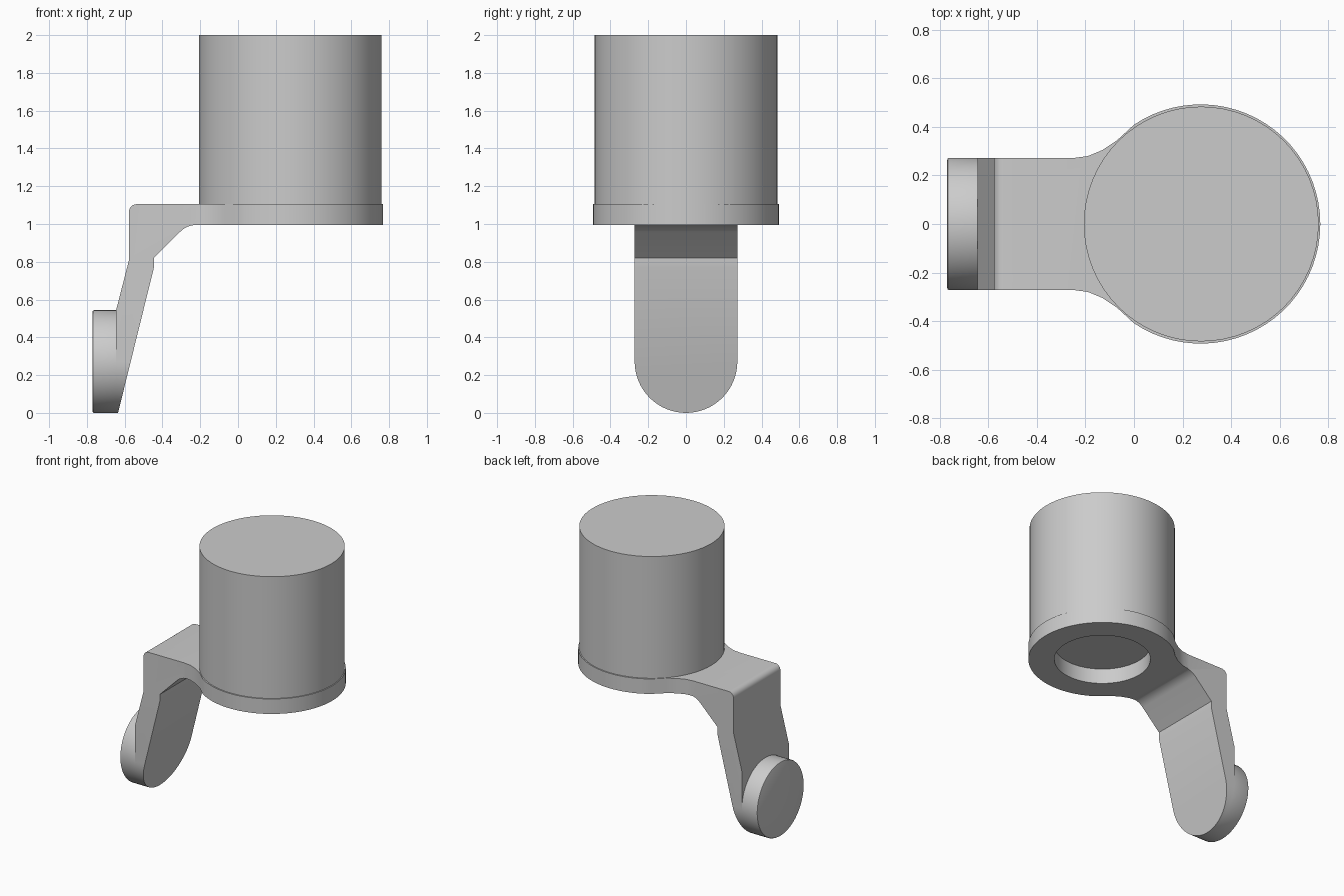
import bpy
import bmesh
from math import sin, cos, pi, radians, asin
from mathutils import Vector

old = bpy.data.objects.get("Cube")
if old:
    bpy.data.objects.remove(old, do_unlink=True)

grey = bpy.data.materials.new("plain grey")
grey.use_nodes = True
colour = (0.6, 0.6, 0.6, 1)
grey.diffuse_color = colour
grey.node_tree.nodes["Principled BSDF"].inputs["Base Color"].default_value = colour

HUB_X, HUB_R = 0.275, 0.493
HALF_W = 0.272
FLOOR, TOP = 0.995, 1.105


def arc(cx, cy, r, start, end, steps):
    return [(cx + r * cos(start + (end - start) * i / steps),
             cy + r * sin(start + (end - start) * i / steps)) for i in range(steps + 1)]


def prism(name, outline, axis, low, high):
    """Extrude a 2D outline along one axis; the outline uses the other two in order."""
    def place(p, d):
        c = list(p)
        c.insert(axis, d)
        return Vector(c)
    bm = bmesh.new()
    face = bm.faces.new([bm.verts.new(place(p, low)) for p in outline])
    new = bmesh.ops.extrude_face_region(bm, geom=[face])["geom"]
    shift = place((0, 0), high - low)
    bmesh.ops.translate(bm, verts=[v for v in new if isinstance(v, bmesh.types.BMVert)], vec=shift)
    bmesh.ops.recalc_face_normals(bm, faces=bm.faces)
    mesh = bpy.data.meshes.new(name)
    bm.to_mesh(mesh)
    bm.free()
    mesh.materials.append(grey)
    ob = bpy.data.objects.new(name, mesh)
    bpy.context.collection.objects.link(ob)
    return ob


def select(ob):
    bpy.ops.object.select_all(action='DESELECT')
    ob.select_set(True)
    bpy.context.view_layer.objects.active = ob


def cut(ob, cutter, operation):
    mod = ob.modifiers.new("cut", 'BOOLEAN')
    mod.operation, mod.object, mod.solver = operation, cutter, 'EXACT'
    select(ob)
    bpy.ops.object.modifier_apply(modifier=mod.name)
    bpy.data.objects.remove(cutter, do_unlink=True)


def smooth(ob):
    select(ob)
    bpy.ops.object.shade_smooth_by_angle(angle=radians(25))


def circle(cx, cy, r, n=64):
    return arc(cx, cy, r, 0, 2 * pi, n)[:-1]


# Bracket: side profile of plate, gusset and sloping arm
side = [(-0.645, -0.02), (-0.645, 0.545), (-0.577, 0.81)]
side += arc(-0.537, TOP - 0.04, 0.04, pi, pi / 2, 6)
side += [(0.9, TOP), (0.9, FLOOR)]
side += arc(-0.22, FLOOR - 0.12, 0.12, pi / 2, radians(135), 6)
side += [(-0.445, 0.82), (-0.445, 0.77), (-0.645, -0.02)][:2]
side += [(-0.64, -0.02)]
bracket = prism("bracket", side, 1, -0.7, 0.7)

# Plan outline: straight tongue flaring into the round hub
flare = [(-0.7, HALF_W), (-0.25, HALF_W), (-0.19, 0.28), (-0.13, 0.305), (-0.07, 0.345)]
edge = pi - asin(0.409 / HUB_R)
plan = flare + arc(HUB_X, 0, HUB_R, edge, -edge, 48) + [(x, -y) for x, y in reversed(flare)]
cut(bracket, prism("plan_cutter", plan, 2, -0.5, 1.5), 'INTERSECT')

# Rounded lower end of the arm
foot = arc(0, HALF_W, HALF_W, pi, 2 * pi, 32) + [(0.8, HALF_W), (0.8, 1.4), (-0.8, 1.4), (-0.8, HALF_W)]
cut(bracket, prism("foot_cutter", foot, 0, -1, 1), 'INTERSECT')

# Hole through the hub
cut(bracket, prism("hole_cutter", circle(HUB_X, 0, 0.32), 2, 0.8, 1.3), 'DIFFERENCE')
smooth(bracket)

# Large cylinder standing on the hub
smooth(prism("cylinder_body", circle(HUB_X + 0.002, 0, 0.484), 2, TOP, 2.0))

# Round pad on the outer side of the arm, with a slightly eased rim
pad = prism("round_pad", circle(0, HALF_W, HALF_W), 0, -0.77, -0.645)
bm = bmesh.new()
bm.from_mesh(pad.data)
rim = [e for e in bm.edges if all(v.co.x < -0.76 for v in e.verts)]
bmesh.ops.bevel(bm, geom=rim, offset=0.008, segments=2, affect='EDGES', profile=0.5)
bm.to_mesh(pad.data)
bm.free()
smooth(pad)
